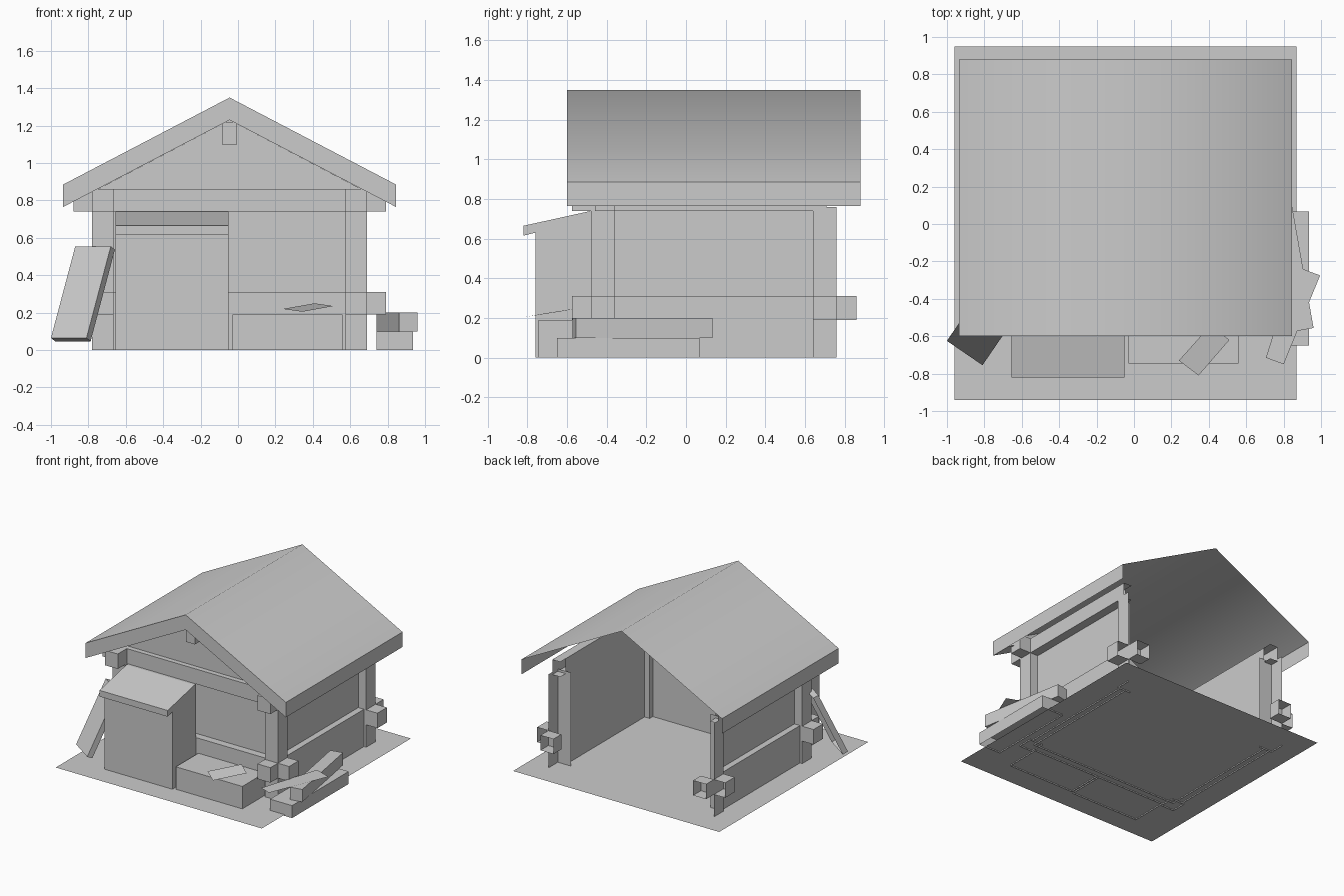
import bpy, math
from mathutils import Vector, Matrix

cube = bpy.data.objects.get("Cube")
if cube:
    bpy.data.objects.remove(cube, do_unlink=True)

grey = bpy.data.materials.new("plain_grey")
grey.use_nodes = True
tint = (0.6, 0.6, 0.6, 1)
grey.diffuse_color = tint
grey.node_tree.nodes["Principled BSDF"].inputs["Base Color"].default_value = tint

MID = -0.045      # centre line of the house
FACES = {"bottom": (0, 3, 2, 1), "top": (4, 5, 6, 7), "front": (0, 1, 5, 4),
         "right": (1, 2, 6, 5), "back": (2, 3, 7, 6), "left": (3, 0, 4, 7)}


def add(name, verts, faces):
    mesh = bpy.data.meshes.new(name)
    mesh.from_pydata([tuple(v) for v in verts], [], faces)
    mesh.materials.append(grey)
    mesh.update()
    ob = bpy.data.objects.new(name, mesh)
    bpy.context.collection.objects.link(ob)
    return ob


def box(name, x, y, z, omit=""):
    """Box from ranges, leaving out the named sides."""
    verts = [(a, b, c) for c in z for a, b in
             ((x[0], y[0]), (x[1], y[0]), (x[1], y[1]), (x[0], y[1]))]
    return add(name, verts, [f for k, f in FACES.items() if k not in omit.split()])


def pair(name, x, y, z, omit=""):
    """The same box on both sides of the centre line."""
    box(name + "_left", x, y, z, omit)
    swap = {"left": "right", "right": "left"}
    flipped = " ".join(swap.get(k, k) for k in omit.split())
    box(name + "_right", (2 * MID - x[1], 2 * MID - x[0]), y, z, flipped)


# Ground sheet
add("ground_sheet", [(-0.96, -0.94, 0.01), (0.87, -0.94, 0.01),
                     (0.87, 0.95, 0.01), (-0.96, 0.95, 0.01)], [(0, 1, 2, 3)])

# Roof shell: slopes, eave boards, front gable band and front soffit
HALF, FRONT, BACK, WALL = 0.89, -0.6, 0.88, -0.42
top = [(MID - HALF, 0.885), (MID, 1.35), (MID + HALF, 0.885)]
low = [(MID - HALF, 0.765), (MID, 1.23), (MID + HALF, 0.765)]
verts = [(x, y, z) for y, row in ((FRONT, top), (BACK, top), (FRONT, low),
                                  (WALL, low)) for x, z in row]
verts += [(x, BACK, z) for x, z in (low[0], low[2])]
roof = add("roof", verts, [(0, 1, 4, 3), (1, 2, 5, 4), (0, 3, 12, 6), (2, 8, 13, 5),
                           (0, 6, 7, 1), (1, 7, 8, 2), (6, 9, 10, 7), (7, 10, 11, 8)])
for p in roof.data.polygons[:2]:
    p.use_smooth = True

# Gable wall and ridge beam end
add("gable_wall", [(MID - 0.735, WALL, 0.845), (MID + 0.735, WALL, 0.845),
                   (MID, WALL, 1.23)], [(0, 1, 2)])
box("ridge_beam_end", (-0.085, -0.005), (-0.54, WALL), (1.1, 1.22), "back")

# Side walls: panel plane, sill and top beam
INNER, POST = 0.62, (0.575, 0.69)
pair("side_panel", (0.615, INNER), (-0.4, 0.64), (0, 0.86), "top bottom front back left")
pair("side_sill", (INNER, 0.67), (-0.36, 0.64), (0, 0.31), "bottom left front back")
pair("side_top_beam", (INNER, 0.69), (-0.36, 0.71), (0.74, 0.86), "left back")
pair("side_top_beam_end", POST, (-0.575, -0.36), (0.74, 0.86))

# Front wall: panel plane, sill and cross beam
wide = (MID - 0.62, MID + 0.62)
box("front_panel", (MID - 0.665, MID + 0.665), (-0.4, -0.39), (0, 0.86),
    "top bottom back left right")
box("front_sill", wide, (-0.46, -0.4), (0, 0.31), "bottom back left right")
box("front_cross_beam", (MID - 0.835, MID + 0.835), (-0.46, -0.36), (0.74, 0.86))

# Corner posts; the rear of the house is open
pair("front_post", POST, (-0.48, -0.36), (0, 0.74), "bottom top")
pair("back_post", POST, (0.64, 0.76), (0, 0.76), "bottom top back left")

# Low log ends crossing at the corners
LOG = (0.19, 0.31)
pair("front_log_end", POST, (-0.575, -0.48), LOG, "back")
pair("front_side_log_end", (0.69, 0.79), (-0.48, -0.36), LOG, "left")
pair("back_log_end", POST, (0.76, 0.86), LOG, "back")
pair("back_side_log_end", (0.69, 0.79), (0.64, 0.76), LOG, "left back")

# Lean-to porch with a sloping roof
px = (-0.655, -0.05)
profile = [(-0.46, 0), (-0.76, 0), (-0.76, 0.63), (-0.82, 0.615),
           (-0.82, 0.665), (-0.48, 0.74), (-0.46, 0.74)]
n = len(profile)
add("porch", [(x, y, z) for x in px for y, z in profile],
    [tuple(range(n)), tuple(range(2 * n - 1, n - 1, -1))] +
    [(i, i + n, i + n + 1, i + 1) for i in range(1, n - 1)])

# Front step with a loose sheet on it
box("front_step", (-0.03, 0.56), (-0.745, -0.46), (0, 0.19), "bottom back")
add("loose_sheet", [(0.24, -0.73, 0.22), (0.345, -0.81, 0.205),
                    (0.51, -0.62, 0.235), (0.41, -0.54, 0.25)], [(0, 1, 2, 3)])

# Board leaning at the front right corner, open behind
a = Vector((-1, -0.625, 0.065))
across, up, inward = (Vector((0.19, -0.13, 0)), Vector((0.13, 0.19, 0.49)),
                      Vector((0.022, 0.033, -0.018)))
add("leaning_board", [a + u + s for u in (Vector(), up) for s in
                      (Vector(), across, across + inward, inward)],
    [f for k, f in FACES.items() if k != "back"])

# Timber pile beside the left wall
box("lower_timber", (0.74, 0.935), (-0.65, 0.068), (0, 0.1), "bottom")
upper = box("upper_timber", (-0.05, 0.05), (-0.35, 0.35), (0.1, 0.2))
upper.data.transform(Matrix.Translation((0.85, -0.22, 0)) @
                     Matrix.Rotation(math.radians(10), 4, "Z"))
add("pile_sheet", [(0.705, -0.715, 0.205), (0.8, -0.75, 0.205),
                   (0.995, -0.275, 0.205), (0.86, -0.225, 0.205)], [(0, 1, 2, 3)])
